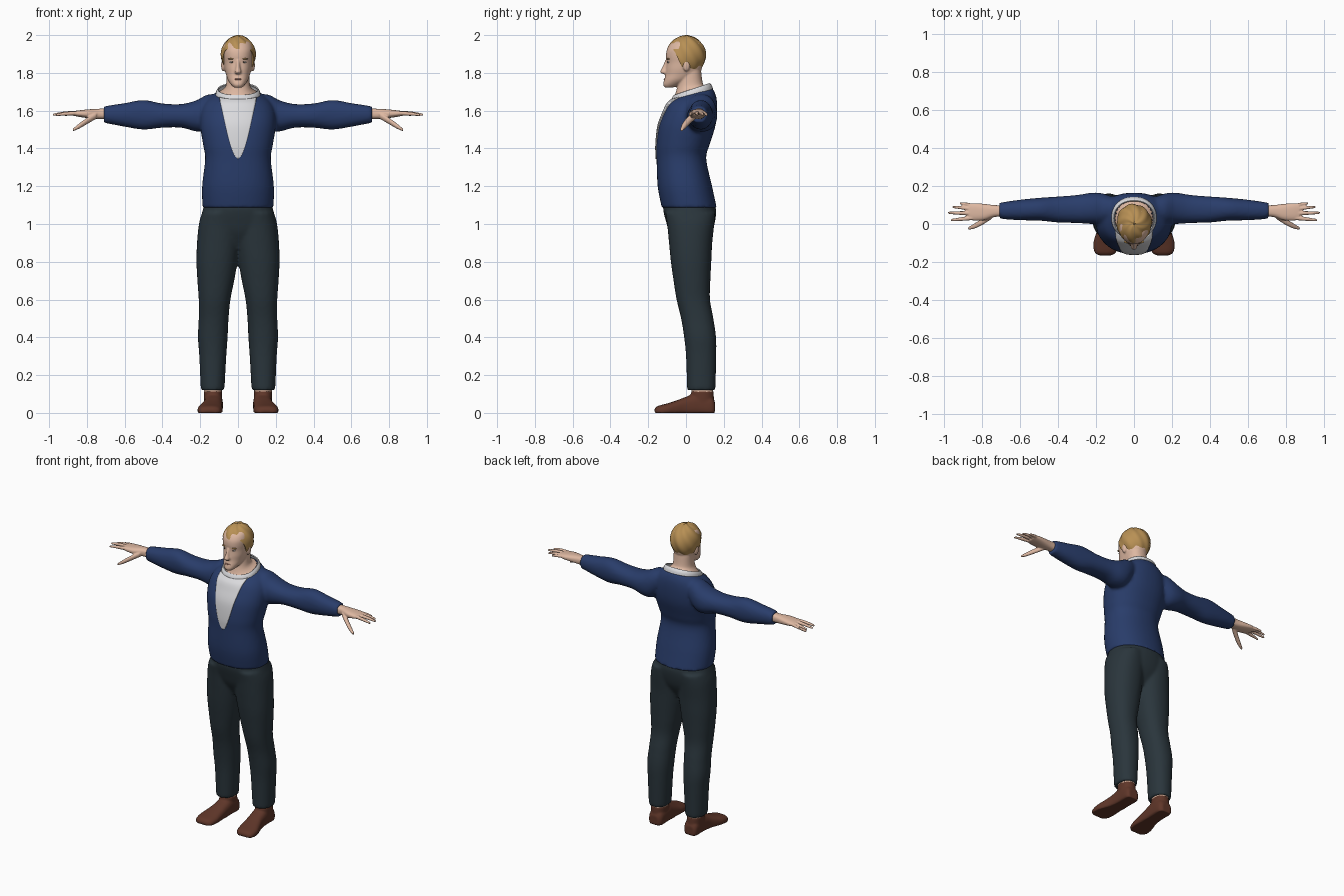
import bpy, bmesh
from math import sin, cos, pi, copysign
from mathutils import Vector, Matrix

cube = bpy.data.objects.get("Cube")
if cube:
    bpy.data.objects.remove(cube)


def material(name, rgb):
    m = bpy.data.materials.new(name)
    m.use_nodes = True
    m.diffuse_color = (*rgb, 1)
    m.node_tree.nodes["Principled BSDF"].inputs["Base Color"].default_value = (*rgb, 1)
    return m


SKIN = material("skin", (.73, .48, .36))
NAVY = material("navy wool", (.022, .046, .145))
CHARCOAL = material("charcoal cloth", (.023, .036, .045))
BROWN = material("brown leather", (.115, .037, .022))
BLOND = material("blond hair", (.48, .28, .09))
WHITE = material("white cotton", (.7, .7, .72))
LIP = material("lip", (.5, .24, .18))
DARK = material("dark iris", (.06, .045, .03))


def section(rows, u):
    """Smoothly interpolated cross-section row at fractional index u."""
    i = min(int(u), len(rows) - 2)
    f = u - i
    pick = [rows[max(0, min(len(rows) - 1, i + k))] for k in (-1, 0, 1, 2)]
    return [b + f * (c - a + f * (2*a - 5*b + 4*c - d + f * (3*(b - c) + d - a))) / 2
            for a, b, c, d in zip(*pick)]


def loft(bm, axis, rows, n=2.2, side=1, caps=True, steps=5, seg=40):
    """Rows hold (position, low a, high a, low b, high b[, slant])."""
    rings = []
    for k in range((len(rows) - 1) * steps + 1):
        t, a0, a1, b0, b1, *slant = section(rows, k / steps)
        ring = []
        for j in range(seg):
            c, s = cos(2 * pi * j / seg), sin(2 * pi * j / seg)
            da = (a1 - a0) / 2 * copysign(abs(c) ** (2 / n), c)
            db = (b1 - b0) / 2 * copysign(abs(s) ** (2 / n), s)
            a, b = (a0 + a1) / 2 + da, (b0 + b1) / 2 + db
            h = t + (slant[0] * db if slant else 0)
            x, y, z = {"x": (h, a, b), "y": (a, h, b), "z": (a, b, h)}[axis]
            ring.append(bm.verts.new((x * side, y, max(z, 0))))
        rings.append(ring)
    for r, q in zip(rings, rings[1:]):
        for j in range(seg):
            bm.faces.new((r[j - 1], r[j], q[j], q[j - 1]))
    if caps:
        bm.faces.new(rings[0])
        bm.faces.new(rings[-1])


def wide(rows):
    """Expand (position, half width, ...) into a symmetric row."""
    return [(r[0], -r[1], *r[1:]) for r in rows]


def ball(bm, centre, radii):
    bmesh.ops.create_uvsphere(bm, u_segments=20, v_segments=12, radius=1,
                              matrix=Matrix.Translation(centre) @ Matrix.Diagonal((*radii, 1)))


def finish(name, bm, mat, voxel=0, thick=0):
    bmesh.ops.recalc_face_normals(bm, faces=bm.faces)
    me = bpy.data.meshes.new(name)
    bm.to_mesh(me)
    bm.free()
    me.materials.append(mat)
    me.polygons.foreach_set("use_smooth", [True] * len(me.polygons))
    me.set_sharp_from_angle(angle=.9)
    ob = bpy.data.objects.new(name, me)
    bpy.context.collection.objects.link(ob)
    if thick:
        m = ob.modifiers.new("thickness", "SOLIDIFY")
        m.thickness, m.offset = thick, 0
    if voxel:
        m = ob.modifiers.new("blend", "REMESH")
        m.mode, m.voxel_size, m.use_smooth_shade = "VOXEL", voxel, True
        m = ob.modifiers.new("soften", "SMOOTH")
        m.factor, m.iterations = .5, 4
    return ob


# Jumper: torso and sleeves blended together
torso = wide([(1.085, .188, -.128, .163, 0), (1.2, .19, -.15, .138, 0),
              (1.345, .174, -.156, .107, 0), (1.42, .185, -.158, .125, 0),
              (1.52, .2, -.147, .156, 0), (1.6, .195, -.12, .165, .05),
              (1.655, .165, -.1, .16, .15), (1.69, .115, -.075, .14, .28)])
sleeve = [(.08, .04, .13, 1.6, 1.69), (.16, 0, .16, 1.5, 1.685), (.22, 0, .165, 1.49, 1.655),
          (.3, .005, .153, 1.51, 1.635), (.4, .008, .145, 1.51, 1.638),
          (.5, .018, .138, 1.5, 1.656), (.6, .02, .128, 1.515, 1.64),
          (.68, .025, .117, 1.53, 1.628), (.71, .03, .112, 1.535, 1.622)]
bm = bmesh.new()
loft(bm, "z", torso)
for side in (1, -1):
    loft(bm, "x", sleeve, side=side)
finish("jumper", bm, NAVY, voxel=.01)

# Shirt front: thin plate following the chest inside the deep neckline
bm = bmesh.new()
grid = []
for k in range(41):
    t, x0, x1, y0, y1, slant = section(torso, 2 + k * 4.9 / 40)
    half = .002 + .095 * max(0, (t - 1.345) / .34) ** .6
    row = []
    for j in range(-10, 11):
        x = half * j / 10
        dy = -(y1 - y0) / 2 * (1 - abs(x / x1) ** 2.2) ** (1 / 2.2)
        row.append(bm.verts.new((x, (y0 + y1) / 2 + dy - .001, t + slant * dy)))
    grid.append(row)
for r, q in zip(grid, grid[1:]):
    for j in range(20):
        bm.faces.new((r[j], r[j + 1], q[j + 1], q[j]))
finish("shirt_front", bm, WHITE, thick=.007)

# Collar: slanted open band around the neck
bm = bmesh.new()
loft(bm, "z", wide([(1.683, .116, -.076, .14, .28), (1.7, .112, -.07, .134, .31),
                    (1.712, .104, -.062, .122, .34)]), caps=False)
finish("collar", bm, WHITE, thick=.007)

# Trousers: hips and two legs
leg = [(.12, .072, .197, .006, .156), (.3, .062, .205, 0, .16), (.4, .055, .212, -.01, .159),
       (.5, .05, .208, -.026, .145), (.6, .04, .208, -.05, .127), (.7, .02, .215, -.066, .129),
       (.8, .003, .22, -.08, .134), (.9, -.01, .217, -.09, .139), (1, -.01, .207, -.1, .15),
       (1.06, 0, .19, -.11, .155)]
bm = bmesh.new()
loft(bm, "z", wide([(.87, .09, -.04, .09), (.95, .18, -.085, .135), (1.01, .2, -.105, .153),
                    (1.07, .188, -.12, .16), (1.11, .175, -.12, .15)]))
for side in (1, -1):
    loft(bm, "z", leg, side=side)
finish("trousers", bm, CHARCOAL, voxel=.01)

# Shoes and ankles
foot = [(-.167, .125, .18, -.01, .02), (-.15, .095, .208, -.02, .036),
        (-.1, .082, .214, -.02, .05), (-.05, .082, .2, -.02, .066),
        (0, .082, .185, -.02, .085), (.06, .08, .18, -.02, .105),
        (.13, .082, .178, -.02, .09), (.153, .1, .165, -.01, .06)]
for side, label in ((1, "left"), (-1, "right")):
    bm = bmesh.new()
    loft(bm, "y", foot, n=2.6, side=side)
    loft(bm, "z", [(.03, .085, .178, .02, .15), (.115, .084, .182, .028, .146)], side=side)
    finish(label + "_shoe", bm, BROWN, voxel=.006)
    bm = bmesh.new()
    loft(bm, "z", [(.1, .086, .18, .03, .144), (.135, .086, .18, .03, .144)], side=side)
    finish(label + "_ankle", bm, SKIN)

# Hands: palm, four fingers and a thumb
palm = [(.69, .04, .098, 1.555, 1.612), (.74, .036, .1, 1.556, 1.61),
        (.79, .02, .106, 1.56, 1.607), (.84, .018, .11, 1.567, 1.602),
        (.872, .024, .106, 1.573, 1.597)]
digits = [[(.84, .095, 1.586, .01), (.88, .104, 1.583, .009), (.918, .109, 1.577, .006)],
          [(.85, .078, 1.587, .011), (.91, .086, 1.584, .009), (.957, .09, 1.576, .006)],
          [(.85, .056, 1.588, .011), (.92, .058, 1.586, .01), (.98, .059, 1.578, .006)],
          [(.85, .032, 1.587, .011), (.91, .026, 1.584, .01), (.965, .021, 1.577, .006)],
          [(.75, .045, 1.575, .018), (.8, .012, 1.545, .017), (.84, -.01, 1.519, .014),
           (.875, -.024, 1.497, .007)]]
for side, label in ((1, "left"), (-1, "right")):
    bm = bmesh.new()
    loft(bm, "x", palm, n=2.5, side=side)
    for path in digits:
        loft(bm, "x", [(x, y - r, y + r, z - r, z + r) for x, y, z, r in path],
             side=side, seg=14)
    finish(label + "_hand", bm, SKIN, voxel=.004)

# Head: skull, neck, nose and ears
bm = bmesh.new()
loft(bm, "z", wide([(1.722, .02, -.112, -.07), (1.737, .036, -.121, -.03),
                    (1.762, .053, -.116, .02), (1.79, .063, -.109, .06),
                    (1.82, .071, -.107, .083), (1.855, .075, -.103, .09),
                    (1.89, .079, -.106, .093), (1.925, .08, -.1, .092),
                    (1.96, .068, -.075, .075), (1.98, .035, -.035, .04)]))
loft(bm, "z", wide([(1.693, .106, -.072, .13, .28), (1.707, .083, -.058, .11, .25),
                    (1.735, .064, -.046, .09, .1), (1.81, .06, -.03, .08, 0)]))
loft(bm, "z", wide([(1.794, .012, -.12, -.09), (1.804, .018, -.137, -.09),
                    (1.83, .012, -.126, -.08), (1.868, .01, -.109, -.07)]), seg=16)
for side in (1, -1):
    ball(bm, (.078 * side, .002, 1.84), (.012, .019, .032))
finish("head", bm, SKIN, voxel=.005)

# Eyes, irises, brows and mouth
for name, mat, x, y, z, radii in (("eye", WHITE, .031, -.091, 1.857, (.013, .007, .005)),
                                  ("iris", DARK, .031, -.095, 1.857, (.005, .005, .005)),
                                  ("brow", BLOND, .033, -.093, 1.874, (.02, .009, .004))):
    for side, label in ((1, "left_"), (-1, "right_")):
        bm = bmesh.new()
        ball(bm, (x * side, y, z), radii)
        finish(label + name, bm, mat)
bm = bmesh.new()
ball(bm, (0, -.108, 1.766), (.022, .011, .005))
finish("mouth", bm, LIP)

# Hair: wavy cap rising from a hairline that drops towards the nape
bm = bmesh.new()
rings = []
for k in range(25):
    ring = []
    for j in range(72):
        a = 2 * pi * j / 72
        back = min(1, max(0, (sin(a) + .8) / .75))
        low = .36 - 1.12 * back * back * (3 - 2 * back) + .05 * sin(9 * a)
        f = max(0, k - 1) / 23
        e = low + (pi / 2 - low) * f * .995
        wave = 1 + .025 * sin(8 * a + 5 * e) * cos(e) + .02 * sin(3 * a + 1)
        wave *= .82 if k == 0 else 1
        d = Vector((.092 * cos(e) * cos(a), .104 * cos(e) * sin(a), .106 * sin(e)))
        ring.append(bm.verts.new(Vector((0, .002, 1.892)) + d * wave))
    rings.append(ring)
for r, q in zip(rings, rings[1:]):
    for j in range(72):
        bm.faces.new((r[j - 1], r[j], q[j], q[j - 1]))
bm.faces.new(rings[-1])
finish("hair", bm, BLOND)
